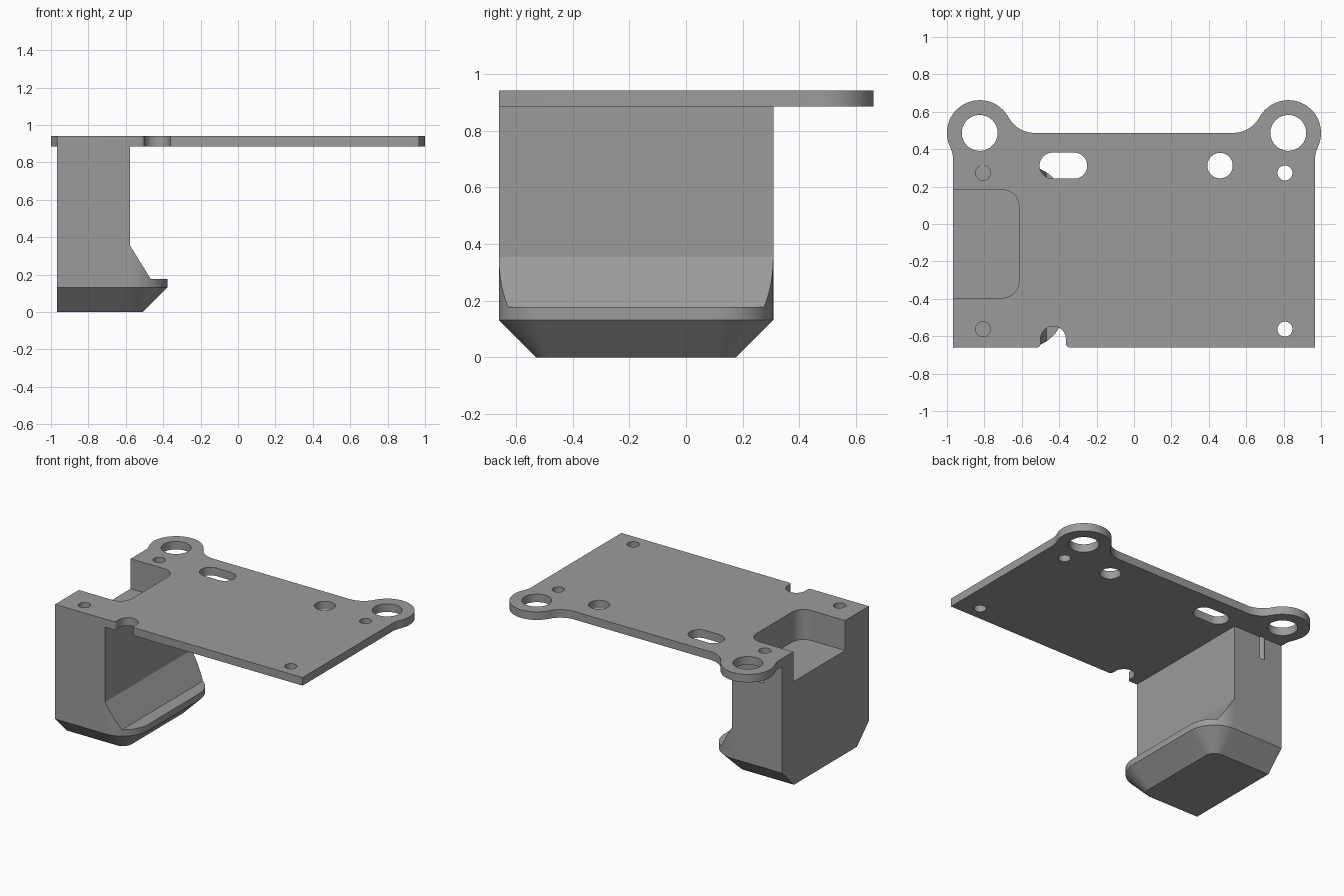
import bpy, bmesh, math

if "Cube" in bpy.data.objects:
    bpy.data.objects.remove(bpy.data.objects["Cube"])

grey = bpy.data.materials.new("mid_grey")
grey.diffuse_color = (0.33, 0.33, 0.33, 1)
grey.use_nodes = True
grey.node_tree.nodes["Principled BSDF"].inputs["Base Color"].default_value = grey.diffuse_color

PLATE_Z, TOP_Z = 0.885, 0.942
LEFT, FRONT, BACK = -0.967, -0.66, 0.487
BLOCK_BACK = 0.308


def arc(cx, cy, r, a0, a1, n=16):
    """Points along an arc, angles in degrees."""
    angles = [math.radians(a0 + (a1 - a0) * i / n) for i in range(n + 1)]
    return [(cx + r * math.cos(a), cy + r * math.sin(a)) for a in angles]


def loft(name, rings):
    """Closed solid through rings of 3D points with equal counts."""
    bm = bmesh.new()
    loops = [[bm.verts.new(p) for p in ring] for ring in rings]
    bm.faces.new(loops[0][::-1])
    bm.faces.new(loops[-1])
    for lo, hi in zip(loops, loops[1:]):
        n = len(lo)
        for i in range(n):
            j = (i + 1) % n
            bm.faces.new((lo[i], lo[j], hi[j], hi[i]))
    bmesh.ops.recalc_face_normals(bm, faces=bm.faces)
    me = bpy.data.meshes.new(name)
    bm.to_mesh(me)
    bm.free()
    me.materials.append(grey)
    ob = bpy.data.objects.new(name, me)
    bpy.context.collection.objects.link(ob)
    return ob


def prism(name, outline, z0, z1):
    return loft(name, [[(x, y, z) for x, y in outline] for z in (z0, z1)])


def combine(target, tool, operation):
    """Apply a boolean and discard the tool."""
    bpy.context.view_layer.objects.active = target
    mod = target.modifiers.new("cut", 'BOOLEAN')
    mod.operation, mod.solver, mod.object = operation, 'EXACT', tool
    bpy.ops.object.modifier_apply(modifier=mod.name)
    bpy.data.objects.remove(tool)


# Mounting plate: half outline with ear and blending fillets, then mirrored
ear_x, ear_y, ear_r, fil = 0.825, BACK, 0.175, 0.16
side_c = (-LEFT + fil, ear_y - 0.146)
inner_c = (0.53, BACK + fil)
a_side = math.degrees(math.atan2(side_c[1] - ear_y, side_c[0] - ear_x))
a_in = math.degrees(math.atan2(inner_c[1] - ear_y, inner_c[0] - ear_x))
half = [(-LEFT, FRONT)]
half += arc(*side_c, fil, 180, 180 + a_side, 6)
half += arc(ear_x, ear_y, ear_r, a_side, a_in, 40)[1:-1]
half += arc(*inner_c, fil, a_in - 180, -90, 14)
outline = half + [(-x, y) for x, y in reversed(half)]
plate = prism("mounting_bracket", outline, PLATE_Z, TOP_Z)


# Leg block: rounded footprint with a chamfered base
def footprint(inset, z):
    r, right = 0.2 - inset, -0.377 - inset
    y0, y1 = FRONT + inset, BLOCK_BACK - inset
    pts = [(LEFT, y0)] + arc(right - r, y0 + r, r, -90, 0)
    pts += arc(right - r, y1 - r, r, 0, 90) + [(LEFT, y1)]
    return [(x, y, z) for x, y in pts]


leg = loft("leg_block", [footprint(0.132, 0), footprint(0, 0.132), footprint(0, 0.915)])

# Space above the toe: removed to leave a lip, a slope and the upright face
space = [(-0.1, 0.177), (-0.467, 0.177), (-0.577, 0.355), (-0.577, 1.1), (-0.1, 1.1)]
combine(leg, loft("toe_space", [[(x, y, z) for x, z in space] for y in (-0.9, 0.6)]), 'DIFFERENCE')
combine(plate, leg, 'UNION')

# Cable pocket open to the left side
r = 0.09
pocket = [(-1.2, -0.395)] + arc(-0.615 - r, -0.395 + r, r, -90, 0)
pocket += arc(-0.615 - r, 0.183 - r, r, 0, 90) + [(-1.2, 0.183)]
combine(plate, prism("pocket", pocket, 0.73, 1.1), 'DIFFERENCE')

# Round holes: ears, screw holes and one larger hole (blind in the leg block)
holes = [(0.46, 0.312, 0.068)]
for s in (-1, 1):
    holes += [(s * ear_x, ear_y, 0.096), (s * 0.807, 0.273, 0.04), (s * 0.807, -0.562, 0.04)]
for x, y, rad in holes:
    combine(plate, prism("hole", arc(x, y, rad, 0, 348.75, 31), 0.73, 1.1), 'DIFFERENCE')

# Slot near the back and open notch at the front
slot = arc(-0.32, 0.312, 0.07, -90, 90) + arc(-0.435, 0.312, 0.07, 90, 270)
combine(plate, prism("slot", slot, 0.7, 1.1), 'DIFFERENCE')
notch = arc(-0.432, -0.615, 0.068, 0, 180)
notch += arc(-0.52, -0.64, 0.02, 0, -90, 5) + [(-0.52, -0.8), (-0.344, -0.8)]
notch += arc(-0.344, -0.64, 0.02, 270, 180, 5)
combine(plate, prism("notch", notch, 0.7, 1.1), 'DIFFERENCE')

# Smooth curved walls, sharp edges elsewhere
bpy.ops.object.select_all(action='DESELECT')
plate.select_set(True)
bpy.context.view_layer.objects.active = plate
bpy.ops.object.shade_smooth_by_angle(angle=math.radians(25))
